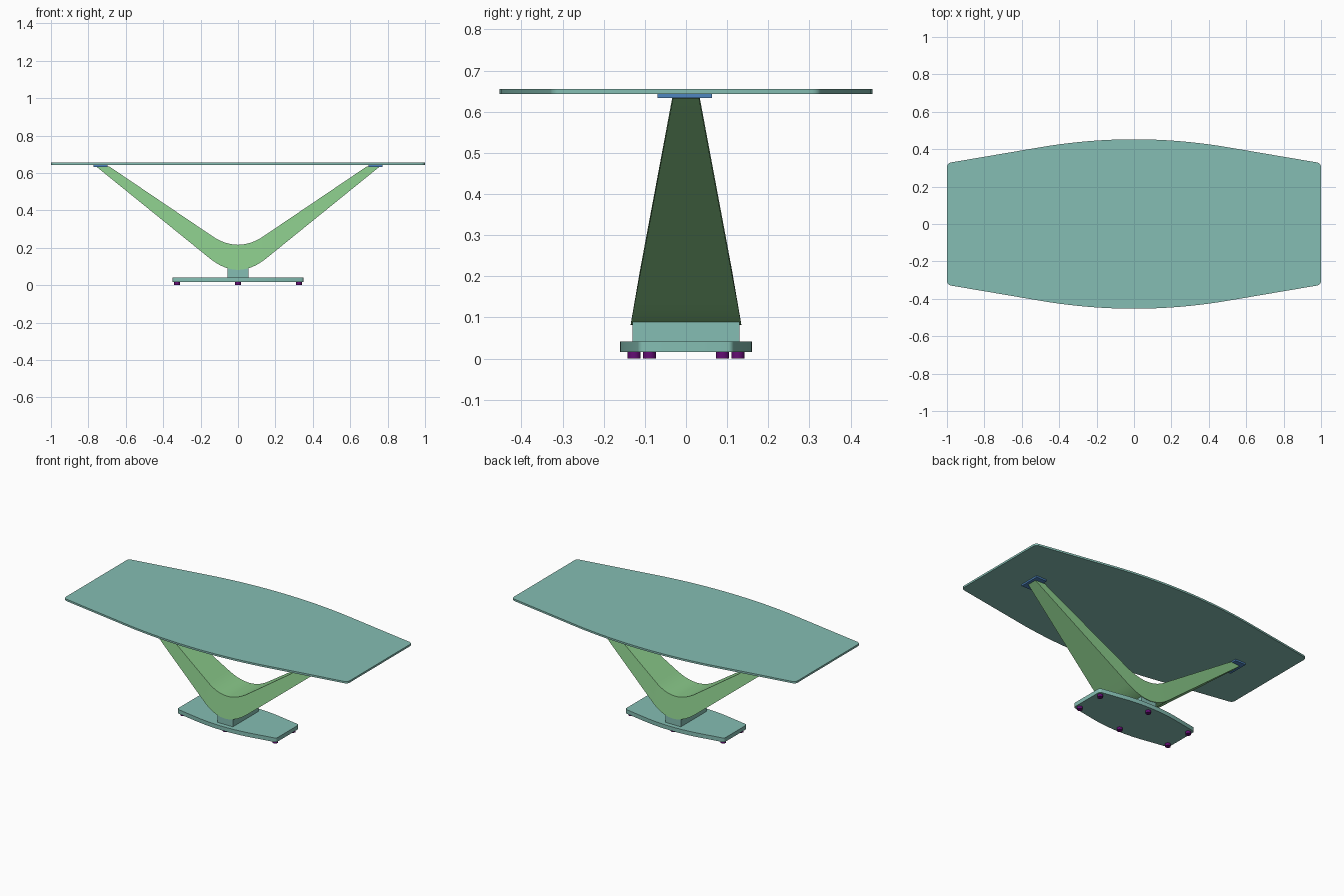
import bpy, bmesh
from math import radians

if "Cube" in bpy.data.objects:
    bpy.data.objects.remove(bpy.data.objects["Cube"])


def material(name, rgb):
    m = bpy.data.materials.new(name)
    m.use_nodes = True
    m.diffuse_color = (*rgb, 1)
    m.node_tree.nodes["Principled BSDF"].inputs["Base Color"].default_value = (*rgb, 1)
    return m


teal = material("teal", (0.235, 0.515, 0.451))
green = material("leaf green", (0.25, 0.578, 0.25))
blue = material("steel blue", (0.08, 0.24, 0.53))
purple = material("dark purple", (0.127, 0.004, 0.175))


def finish(bm, name, mat):
    bmesh.ops.recalc_face_normals(bm, faces=bm.faces)
    mesh = bpy.data.meshes.new(name)
    bm.to_mesh(mesh)
    bm.free()
    mesh.materials.append(mat)
    ob = bpy.data.objects.new(name, mesh)
    bpy.context.collection.objects.link(ob)
    bpy.ops.object.select_all(action="DESELECT")
    ob.select_set(True)
    bpy.context.view_layer.objects.active = ob
    bpy.ops.object.shade_smooth_by_angle(angle=radians(35))
    return ob


def bend(x, start, slope, blend):
    """Straight line that eases through a parabola around x = 0."""
    x = abs(x)
    return start + slope * (x * x / (2 * blend) if x < blend else x - blend / 2)


def stations(blend, steps=10):
    return [-1] + [blend * i / steps for i in range(-steps, steps + 1)] + [1]


def bowed_slab(name, half_len, half_mid, slope, blend, z0, z1, radius):
    """Board with bowed long sides and slightly rounded corners."""
    bm = bmesh.new()
    xs = [half_len * u for u in stations(blend)]
    edge = [(x, bend(x, half_mid, slope, blend * half_len)) for x in xs]
    outline = edge + [(x, -y) for x, y in reversed(edge)]
    face = bm.faces.new([bm.verts.new((x, y, z0)) for x, y in outline])
    ext = bmesh.ops.extrude_face_region(bm, geom=[face])["geom"]
    bmesh.ops.translate(bm, vec=(0, 0, z1 - z0),
                        verts=[v for v in ext if isinstance(v, bmesh.types.BMVert)])
    corners = [e for e in bm.edges
               if all(abs(abs(v.co.x) - half_len) < 1e-5 for v in e.verts)
               and abs(e.verts[0].co.z - e.verts[1].co.z) > 1e-4]
    bmesh.ops.bevel(bm, geom=corners, offset=radius, segments=4,
                    profile=0.5, affect="EDGES")
    return finish(bm, name, teal)


def box(name, center, size, mat):
    bm = bmesh.new()
    bmesh.ops.create_cube(bm, size=1)
    bmesh.ops.scale(bm, vec=size, verts=bm.verts)
    bmesh.ops.translate(bm, vec=center, verts=bm.verts)
    return finish(bm, name, mat)


def foot(name, x, y):
    bm = bmesh.new()
    bmesh.ops.create_cone(bm, cap_ends=True, segments=24, radius1=0.016,
                          radius2=0.016, depth=0.016)
    bmesh.ops.translate(bm, vec=(x, y, 0.008), verts=bm.verts)
    return finish(bm, name, purple)


# Top and base boards
bowed_slab("table_top", 1.0, 0.453, -0.17, 0.5, 0.643, 0.655, 0.02)
bowed_slab("base_plate", 0.35, 0.16, -0.18, 0.55, 0.016, 0.042, 0.012)

# Pedestal block between base and arms
box("pedestal", (0, 0, 0.064), (0.11, 0.26, 0.05), teal)

# V-shaped support, lofted from rectangular sections that narrow with height
bm = bmesh.new()
rings = []
for u in stations(0.2):
    xu, xl = 0.69 * u, 0.755 * u
    zu = bend(xu, 0.216, 0.676, 0.138)
    zl = bend(xl, 0.082, 0.809, 0.151)
    wu, wl = (0.135 - 0.187 * (z - 0.08) for z in (zu, zl))
    wu += 0.002
    rings.append([bm.verts.new(p) for p in
                  ((xu, -wu, zu), (xu, wu, zu), (xl, wl, zl), (xl, -wl, zl))])
for a, b in zip(rings, rings[1:]):
    for i in range(4):
        j = (i + 1) % 4
        bm.faces.new((a[i], a[j], b[j], b[i]))
bm.faces.new(rings[0])
bm.faces.new(rings[-1])
finish(bm, "v_support", green)

# Mounting plates and feet
for side, s in (("left", 1), ("right", -1)):
    box(f"mounting_plate_{side}", (0.735 * s, -0.003, 0.638), (0.074, 0.132, 0.01), blue)
    foot(f"front_foot_{side}", 0.325 * s, -0.089)
    foot(f"back_foot_{side}", 0.325 * s, 0.089)
foot("front_foot_middle", 0, -0.126)
foot("back_foot_middle", 0, 0.126)
